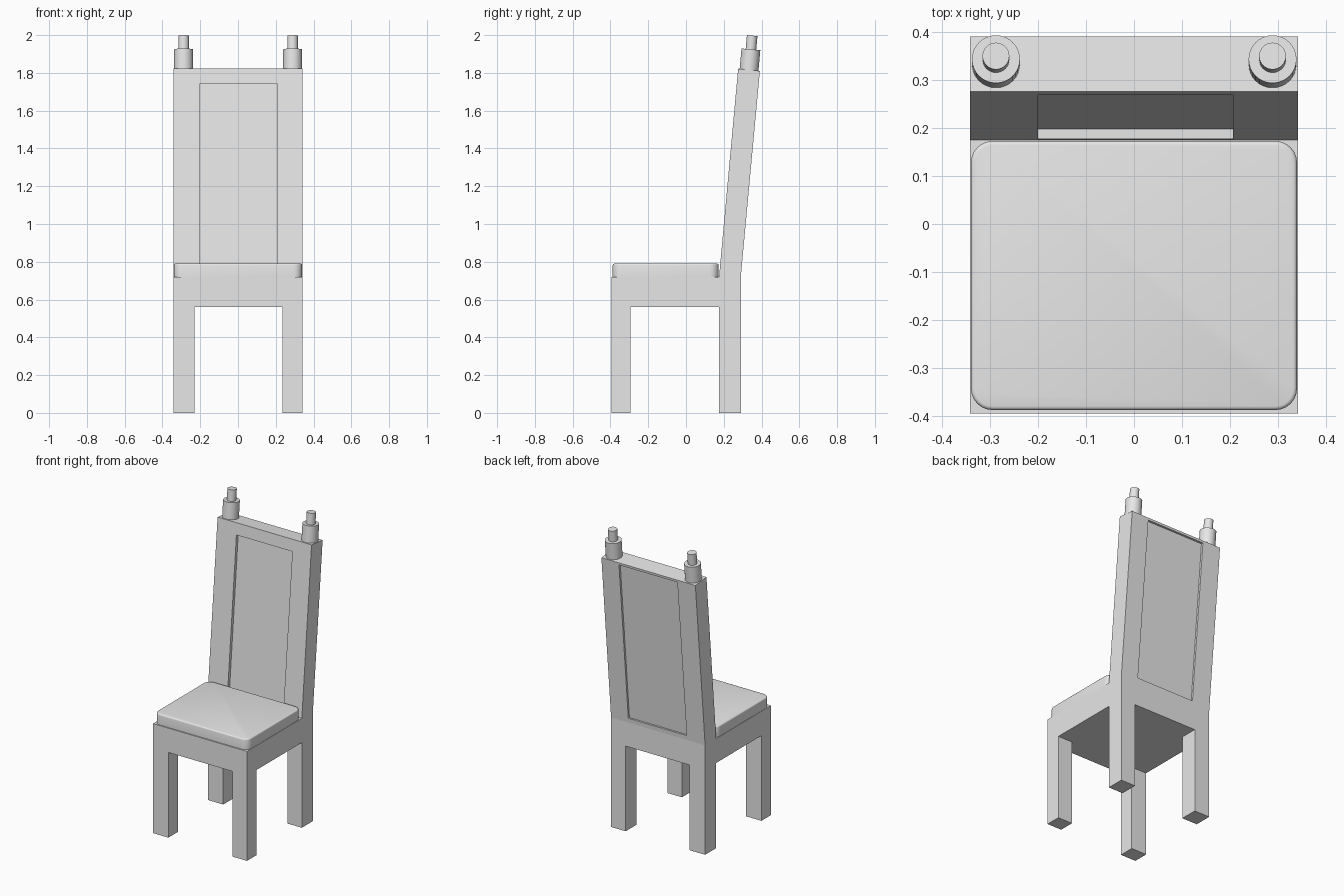
import bpy, bmesh, math
from mathutils import Matrix, Vector

if "Cube" in bpy.data.objects:
    bpy.data.objects.remove(bpy.data.objects["Cube"], do_unlink=True)

GREY = (0.8, 0.8, 0.8, 1)
grey = bpy.data.materials.new("plain_grey")
grey.use_nodes = True
grey.diffuse_color = GREY
grey.node_tree.nodes["Principled BSDF"].inputs["Base Color"].default_value = GREY

HALF_W = 0.342
SEAT_Z = 0.72
UNDER_Z = 0.56
LEAN = 0.091


def finish(name, bm):
    bmesh.ops.recalc_face_normals(bm, faces=bm.faces)
    mesh = bpy.data.meshes.new(name)
    bm.to_mesh(mesh)
    bm.free()
    mesh.materials.append(grey)
    obj = bpy.data.objects.new(name, mesh)
    bpy.context.collection.objects.link(obj)
    return obj


def extrude_profile(name, points, x0, x1):
    """Side profile of (y, z) points extruded across the width."""
    bm = bmesh.new()
    face = bm.faces.new([bm.verts.new((x0, y, z)) for y, z in points])
    result = bmesh.ops.extrude_face_region(bm, geom=[face])
    moved = [g for g in result["geom"] if isinstance(g, bmesh.types.BMVert)]
    bmesh.ops.translate(bm, verts=moved, vec=(x1 - x0, 0, 0))
    return finish(name, bm)


def carve(target, cutter):
    mod = target.modifiers.new("cut", 'BOOLEAN')
    mod.operation = 'DIFFERENCE'
    mod.solver = 'EXACT'
    mod.object = cutter
    bpy.context.view_layer.objects.active = target
    bpy.ops.object.modifier_apply(modifier=mod.name)
    bpy.data.objects.remove(cutter, do_unlink=True)


def leaning_strip(near, far, z0, z1):
    """Profile that follows the lean of the backrest."""
    return [(y + (z - SEAT_Z) * LEAN, z)
            for y, z in ((near, z0), (far, z0), (far, z1), (near, z1))]


# Frame: legs, seat and leaning back share one side profile
frame = extrude_profile("chair_frame", [
    (-0.395, 0), (-0.295, 0), (-0.295, UNDER_Z), (0.175, UNDER_Z),
    (0.175, 0), (0.29, 0), (0.29, SEAT_Z), (0.391, 1.81),
    (0.276, 1.822), (0.175, SEAT_Z), (-0.395, SEAT_Z)], -HALF_W, HALF_W)

# Gap between left and right legs
carve(frame, extrude_profile("leg_gap", [
    (-1, -0.1), (1, -0.1), (1, UNDER_Z), (-1, UNDER_Z)], -0.23, 0.236))

# Sunken panels on both sides of the backrest
carve(frame, extrude_profile("front_recess",
      leaning_strip(0.1, 0.195, 0.75, 1.745), -0.2, 0.207))
carve(frame, extrude_profile("rear_recess",
      leaning_strip(0.278, 0.36, 0.75, 1.795), -0.21, 0.215))


# Seat cushion with rounded corners and a softened top edge
bm = bmesh.new()
bmesh.ops.create_cube(bm, size=1, matrix=Matrix.Translation((0, -0.1075, 0.755))
                      @ Matrix.Diagonal((0.68, 0.561, 0.07, 1)))
upright = [e for e in bm.edges if abs(e.verts[0].co.z - e.verts[1].co.z) > 0.01]
bmesh.ops.bevel(bm, geom=upright, offset=0.045, segments=6, profile=0.5, affect='EDGES')
rim = [e for e in bm.edges if all(v.co.z > 0.78 for v in e.verts)]
bmesh.ops.bevel(bm, geom=rim, offset=0.008, segments=3, profile=0.5, affect='EDGES')
cushion = finish("seat_cushion", bm)


# Stepped finials, tilted with the backrest
def finial(name, x):
    bm = bmesh.new()
    for radius, z0, z1 in ((0.05, -0.01, 0.108), (0.028, 0.1, 0.181)):
        bmesh.ops.create_cone(bm, cap_ends=True, segments=32,
                              radius1=radius, radius2=radius, depth=z1 - z0,
                              matrix=Matrix.Translation((0, 0, (z0 + z1) / 2)))
    tilt = Matrix.Rotation(-math.atan(LEAN), 4, 'X')
    bm.transform(Matrix.Translation(Vector((x, 0.334, 1.817))) @ tilt)
    return finish(name, bm)


finials = [finial("right_finial", -0.288), finial("left_finial", 0.289)]

# Smooth the rounded parts, keeping sharp edges
for obj in [cushion] + finials:
    bpy.ops.object.select_all(action='DESELECT')
    obj.select_set(True)
    bpy.context.view_layer.objects.active = obj
    bpy.ops.object.shade_smooth_by_angle(angle=math.radians(35))
